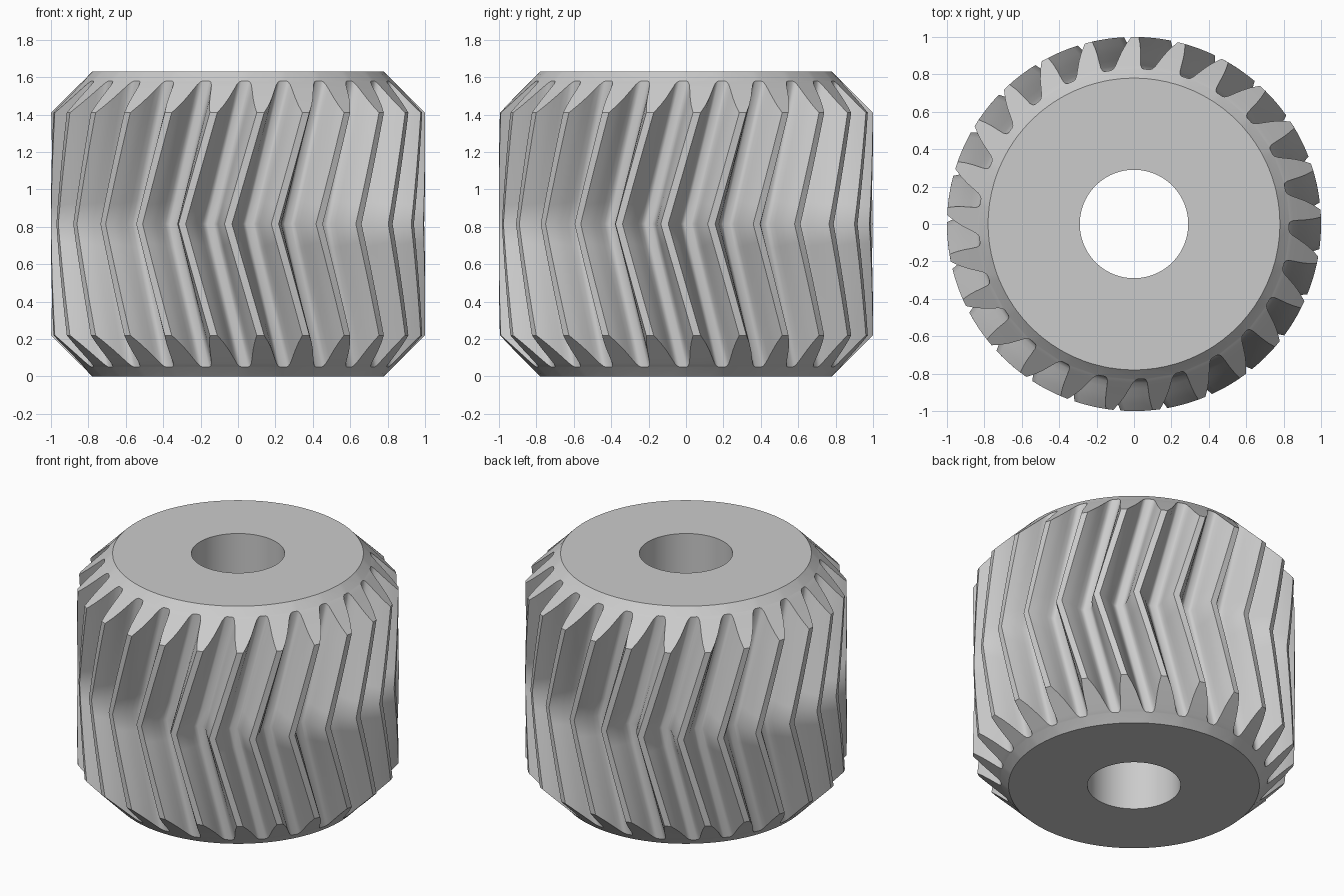
import bpy
import bmesh
import math

if "Cube" in bpy.data.objects:
    bpy.data.objects.remove(bpy.data.objects["Cube"])

TEETH = 25
HEIGHT = 1.63
MID = HEIGHT / 2
RIM_Z = 1.41            # height where the end chamfer meets the tooth tips
FACE_R, BORE_R = 0.78, 0.29
TWIST = 0.29            # radians per unit of height, mirrored about the middle
PHASE = math.radians(-93)
STEPS = 6               # layers in each half
PITCH = math.tau / TEETH

# Half tooth profile, tip to root: radius, half angle
HALF = [(1.0, 0.02), (0.96, 0.04), (0.92, 0.056), (0.88, 0.069),
        (0.85, 0.08), (0.835, 0.092), (0.83, 0.105)]
N = len(HALF)
TOOTH = [(r, -a) for r, a in reversed(HALF)] + HALF
LAYERS = 2 * STEPS + 1

steel = bpy.data.materials.new("steel grey")
steel.use_nodes = True
steel.diffuse_color = (0.6, 0.6, 0.6, 1)
steel.node_tree.nodes["Principled BSDF"].inputs["Base Color"].default_value = (0.6, 0.6, 0.6, 1)

bm = bmesh.new()


def vert(radius, angle, z):
    angle += PHASE + TWIST * abs(z - MID)
    return bm.verts.new((radius * math.cos(angle), radius * math.sin(angle), z))


def column(radius, angle):
    """Helical line that reverses at mid height and ends on both chamfers."""
    reach = RIM_Z + 1 - radius - MID
    return [vert(radius, angle, MID + reach * (i / STEPS - 1)) for i in range(LAYERS)]


# Toothed surface
columns = [column(r, t * PITCH + a) for t in range(TEETH) for r, a in TOOTH]
for c, col in enumerate(columns):
    nxt = columns[(c + 1) % len(columns)]
    for i in range(LAYERS - 1):
        bm.faces.new((col[i], nxt[i], nxt[i + 1], col[i + 1]))

# Chamfers and end faces
root = HALF[-1][1]
spread = [-root, -root / 3, root / 3, root]
bores = []
for end, z in ((0, 0), (LAYERS - 1, HEIGHT)):
    angles = [t * PITCH + a for t in range(TEETH) for a in spread]
    outer = [vert(FACE_R, a, z) for a in angles]
    bore = [vert(BORE_R, a, z) for a in angles]
    bores.append(bore)
    for t in range(TEETH):
        tooth = [col[end] for col in columns[t * 2 * N:(t + 1) * 2 * N]]
        ring = outer[t * 4:t * 4 + 4]
        for i in range(N - 1):
            bm.faces.new((tooth[i], tooth[i + 1], tooth[-2 - i], tooth[-1 - i]))
        bm.faces.new([tooth[0], tooth[-1]] + ring[::-1])
        following = columns[((t + 1) * 2 * N) % len(columns)][end]
        bm.faces.new((tooth[-1], following, outer[(t * 4 + 4) % len(outer)], ring[3]))
    for i in range(len(outer)):
        j = (i + 1) % len(outer)
        bm.faces.new((outer[i], outer[j], bore[j], bore[i]))

# Bore wall
low, high = bores
for i in range(len(low)):
    j = (i + 1) % len(low)
    bm.faces.new((low[i], low[j], high[j], high[i]))

bmesh.ops.recalc_face_normals(bm, faces=bm.faces)
mesh = bpy.data.meshes.new("herringbone_gear")
bm.to_mesh(mesh)
bm.free()
mesh.materials.append(steel)

gear = bpy.data.objects.new("herringbone_gear", mesh)
bpy.context.collection.objects.link(gear)
bpy.ops.object.select_all(action='DESELECT')
gear.select_set(True)
bpy.context.view_layer.objects.active = gear
bpy.ops.object.shade_smooth_by_angle(angle=math.radians(35))
